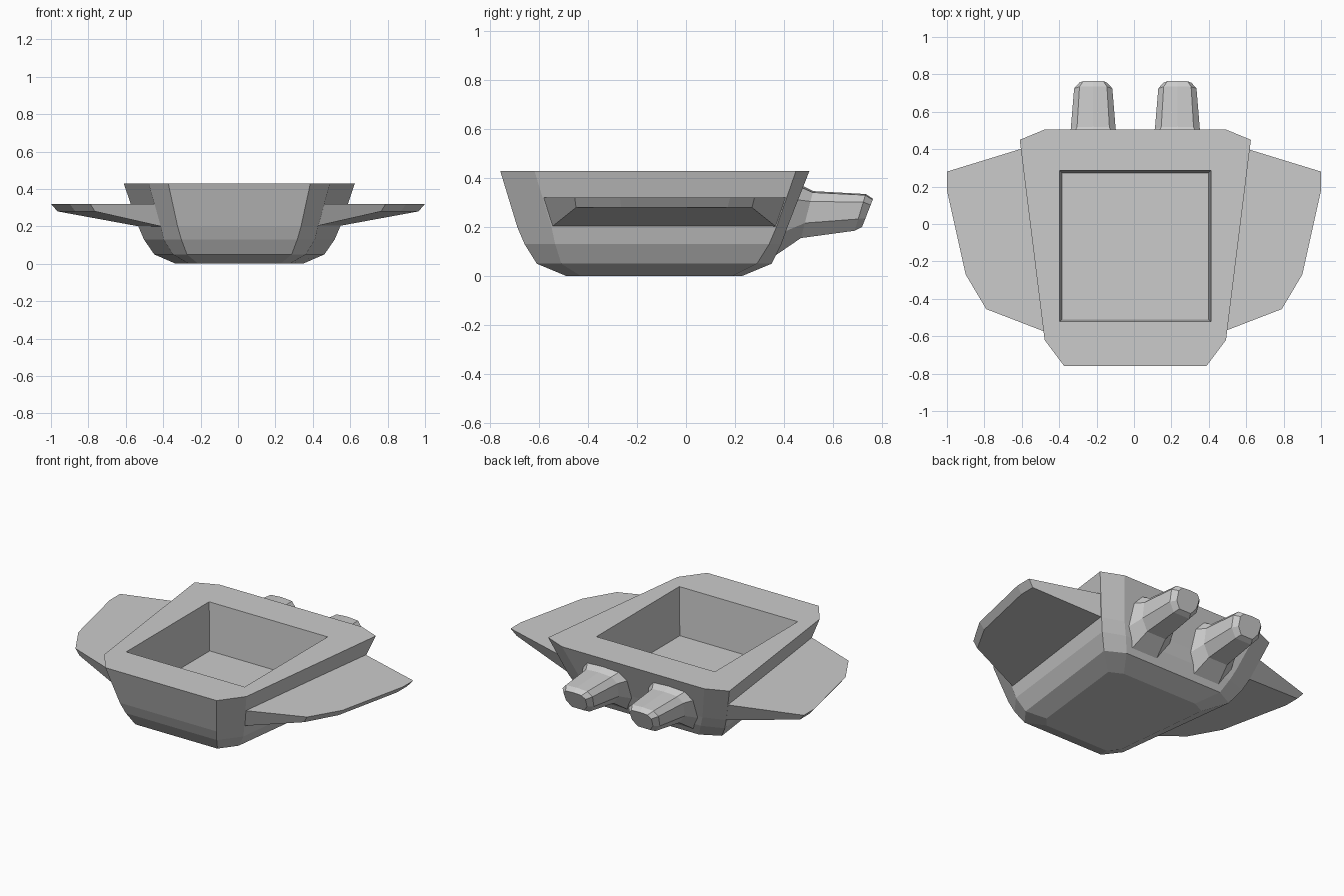
import bpy, bmesh

if "Cube" in bpy.data.objects:
    bpy.data.objects.remove(bpy.data.objects["Cube"])


def loft(name, rings):
    """Skin a stack of equal-length vertex rings and cap both ends."""
    bm = bmesh.new()
    loops = [[bm.verts.new(p) for p in ring] for ring in rings]
    n = len(loops[0])
    for a, b in zip(loops, loops[1:]):
        for i in range(n):
            j = (i + 1) % n
            bm.faces.new((a[i], a[j], b[j], b[i]))
    bm.faces.new(loops[0][::-1])
    bm.faces.new(loops[-1])
    bmesh.ops.recalc_face_normals(bm, faces=bm.faces[:])
    mesh = bpy.data.meshes.new(name)
    bm.to_mesh(mesh)
    bm.free()
    ob = bpy.data.objects.new(name, mesh)
    bpy.context.collection.objects.link(ob)
    return ob


CX = 0.007  # hull centre line


def hull_ring(z, yf, ycf, ycb, yb, xf, xcf, xcb, xb):
    half = [(xf, yf), (xcf, ycf), (xcb, ycb), (xb, yb)]
    pts = half + [(-x, y) for x, y in reversed(half)]
    return [(CX + x, y, z) for x, y in pts]


# Hull: chamfered outline widening upwards
hull = loft("hull", [hull_ring(*r) for r in (
    (0.00, -.49, -.43, .19, .23, .22, .27, .34, .26),
    (0.05, -.61, -.51, .29, .35, .28, .355, .455, .34),
    (0.13, -.66, -.535, .34, .39, .31, .405, .51, .38),
    (0.20, -.69, -.55, .37, .415, .33, .42, .54, .41),
    (0.43, -.76, -.62, .45, .505, .38, .485, .618, .485))])


# Square well cut into the deck
def square(z, h):
    return [(CX + sx * h, -.118 + sy * h, z)
            for sx, sy in ((-1, -1), (1, -1), (1, 1), (-1, 1))]


cutter = loft("well_cutter", [square(.135, .392), square(.43, .404), square(.5, .404)])
cutter.hide_render = True
cutter.hide_viewport = False
cut = hull.modifiers.new("well", 'BOOLEAN')
cut.operation = 'DIFFERENCE'
cut.solver = 'EXACT'
cut.object = cutter
cutter.display_type = 'WIRE'

# Side wings: flat top, underside sloping down to the hull
wing_top = [(.57, .412), (1, .28), (1, .18), (.90, -.27), (.79, -.455), (.445, -.588)]
wing_low = [(.53, .37, .2), (.965, .27, .28), (.965, .17, .28),
            (.87, -.265, .28), (.765, -.45, .28), (.412, -.55, .2)]
for side, sx in (("left", -1), ("right", 1)):
    loft("wing_" + side, [[(sx * x, y, z) for x, y, z in wing_low],
                          [(sx * x, y, .32) for x, y in wing_top]])

# Rear thrusters: faceted tubes flaring into the hull
section = [(0, 0), (.72, .03), (1, .22), (.95, .68), (.55, 1)]
section += [(-u, t) for u, t in reversed(section[1:])]


def thruster_ring(cx, yt, zt, yb, zb, hw):
    return [(cx + u * hw, yt + (yb - yt) * t, zt + (zb - zt) * t) for u, t in section]


for side, cx in (("left", -.218), ("right", .232)):
    loft("thruster_" + side, [thruster_ring(cx, *s) for s in (
        (.455, .38, .36, .08, .165),
        (.52, .347, .47, .155, .12),
        (.735, .335, .69, .185, .102),
        (.765, .315, .72, .20, .075))])
